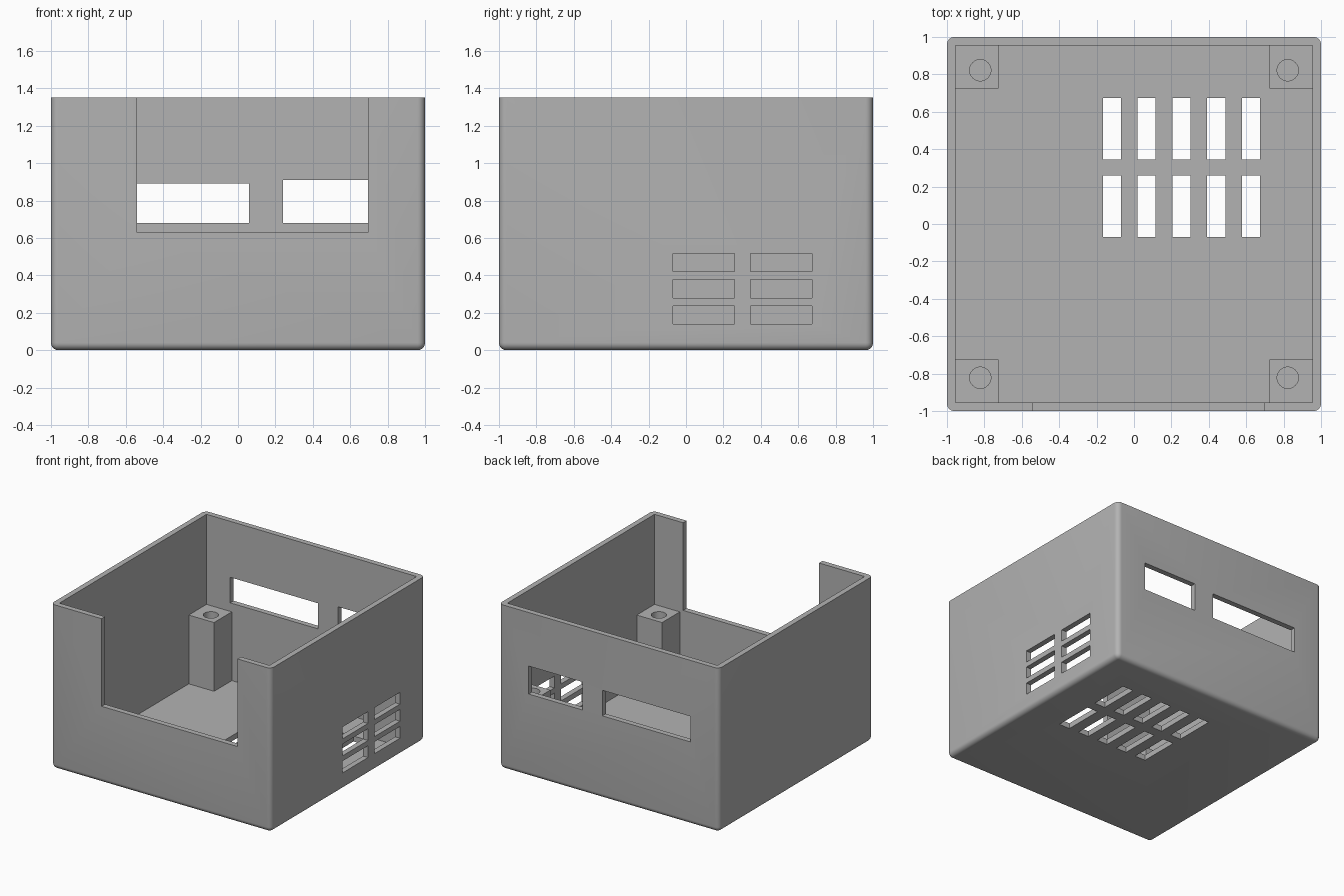
import bpy
import bmesh
from mathutils import Matrix, Vector

cube = bpy.data.objects.get("Cube")
if cube:
    bpy.data.objects.remove(cube, do_unlink=True)

HEIGHT = 1.35
WALL = 0.045
INNER = 1 - WALL
POST_TOP = 0.61

grey = bpy.data.materials.new("plain grey")
grey.use_nodes = True
colour = (0.45, 0.45, 0.45, 1)
grey.diffuse_color = colour
grey.node_tree.nodes["Principled BSDF"].inputs["Base Color"].default_value = colour


def add_box(bm, x, y, z):
    """Box from three (low, high) ranges."""
    size = Vector((r[1] - r[0] for r in (x, y, z)))
    centre = Vector((sum(r) / 2 for r in (x, y, z)))
    matrix = Matrix.Translation(centre) @ Matrix.Diagonal((*size, 1))
    return bmesh.ops.create_cube(bm, size=1, matrix=matrix)["verts"]


def make_object(name, bm):
    mesh = bpy.data.meshes.new(name)
    bm.to_mesh(mesh)
    bm.free()
    mesh.materials.append(grey)
    obj = bpy.data.objects.new(name, mesh)
    bpy.context.collection.objects.link(obj)
    return obj


def combine(target, name, bm, operation):
    """Apply a boolean with a temporary helper."""
    helper = make_object(name, bm)
    helper.hide_render = True
    mod = target.modifiers.new(name, "BOOLEAN")
    mod.operation = operation
    mod.solver = "EXACT"
    mod.object = helper
    bpy.ops.object.select_all(action="DESELECT")
    bpy.context.view_layer.objects.active = target
    target.select_set(True)
    bpy.ops.object.modifier_apply(modifier=mod.name)
    bpy.data.objects.remove(helper, do_unlink=True)


# Outer body, rounded everywhere except round the open top
bm = bmesh.new()
add_box(bm, (-1, 1), (-1, 1), (0, HEIGHT))
edges = [e for e in bm.edges if min(v.co.z for v in e.verts) < 0.01]
bmesh.ops.bevel(bm, geom=edges, offset=0.04, segments=6, profile=0.5,
                affect="EDGES", clamp_overlap=True)
enclosure = make_object("enclosure", bm)

# Inner cavity
bm = bmesh.new()
add_box(bm, (-INNER, INNER), (-INNER, INNER), (WALL, HEIGHT + 0.2))
combine(enclosure, "cavity", bm, "DIFFERENCE")

# Corner screw posts, rooted in the walls and floor
corners = [(sx, sy) for sx in (-1, 1) for sy in (-1, 1)]
bm = bmesh.new()
for sx, sy in corners:
    add_box(bm, sorted((sx * 0.725, sx * 0.975)),
            sorted((sy * 0.725, sy * 0.975)), (0.025, POST_TOP))
combine(enclosure, "posts", bm, "UNION")

# Screw holes
bm = bmesh.new()
depth = 0.5
for sx, sy in corners:
    bmesh.ops.create_cone(
        bm, cap_ends=True, segments=32, radius1=0.057, radius2=0.057, depth=depth,
        matrix=Matrix.Translation((sx * 0.822, sy * 0.822, POST_TOP - depth / 2 + 0.05)))
combine(enclosure, "screw_holes", bm, "DIFFERENCE")

# Openings through the walls and floor
bm = bmesh.new()
add_box(bm, (-0.54, 0.695), (-1.1, -0.9), (0.63, HEIGHT + 0.2))  # front notch
add_box(bm, (-0.74, 0.06), (0.9, 1.1), (0.68, 0.89))             # wide back port
add_box(bm, (0.24, 0.73), (0.9, 1.1), (0.68, 0.91))              # small back port
for y in (-0.07, 0.345):
    for i in range(3):                                           # side vents
        z = 0.14 + 0.14 * i
        add_box(bm, (0.9, 1.1), (y, y + 0.33), (z, z + 0.097))
    for i in range(5):                                           # floor vents
        x = -0.167 + 0.186 * i
        add_box(bm, (x, x + 0.097), (y, y + 0.33), (-0.1, 0.1))
combine(enclosure, "openings", bm, "DIFFERENCE")

bpy.ops.object.shade_smooth_by_angle(angle=0.6)
